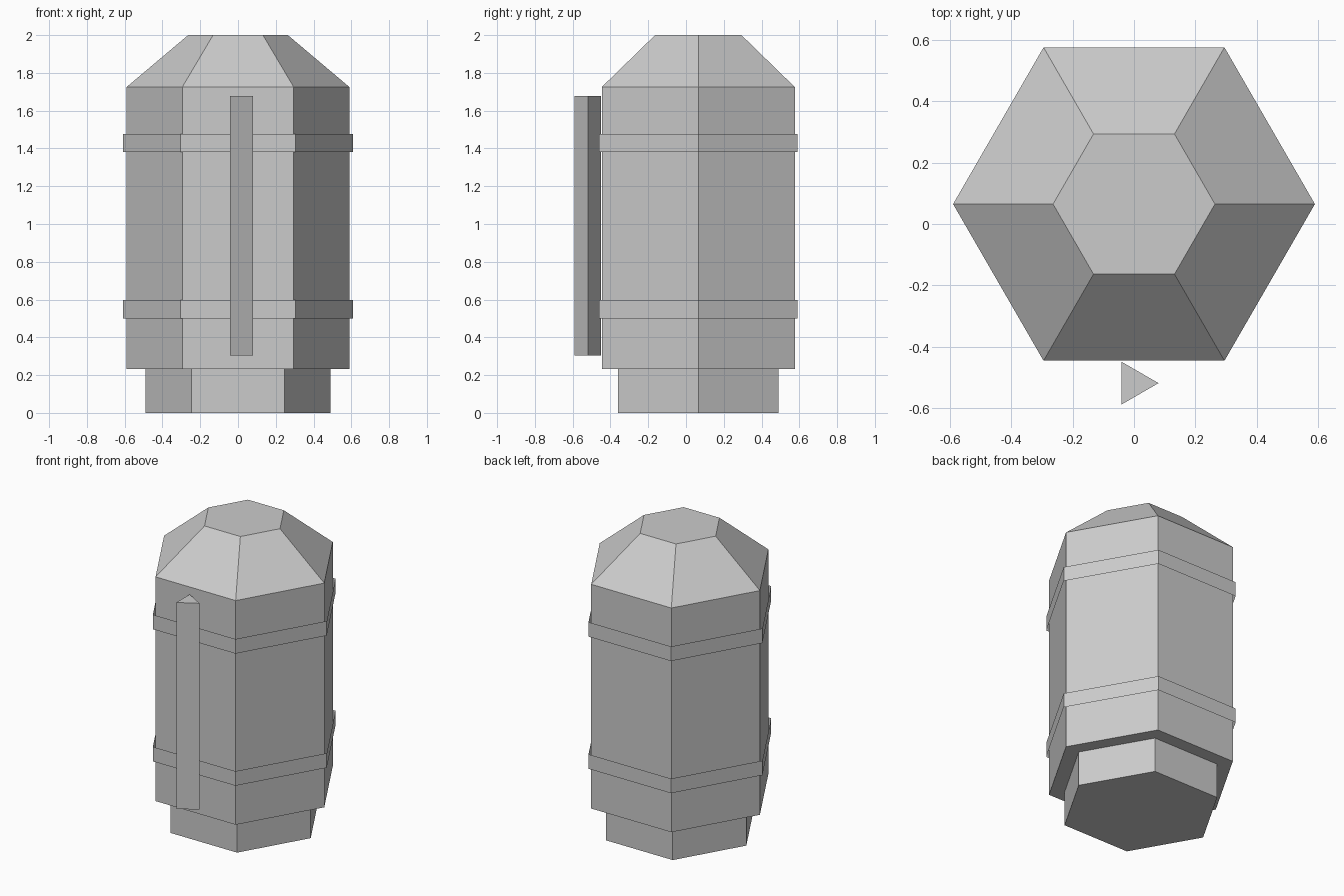
import bpy
from math import radians

cube = bpy.data.objects.get("Cube")
if cube:
    bpy.data.objects.remove(cube, do_unlink=True)

# One flat grey for the whole model
GREY = (0.6, 0.6, 0.6, 1.0)
grey = bpy.data.materials.new("grey metal")
grey.use_nodes = True
grey.diffuse_color = GREY
grey.node_tree.nodes["Principled BSDF"].inputs["Base Color"].default_value = GREY

CENTER_Y = 0.065


def prism(name, sides, r_low, r_high, z_low, z_high, x=0.0, y=CENTER_Y, turn=30, fill='NGON'):
    """Flat-sided prism or frustum standing between two heights."""
    bpy.ops.mesh.primitive_cone_add(
        vertices=sides, radius1=r_low, radius2=r_high, depth=z_high - z_low,
        end_fill_type=fill, location=(x, y, (z_low + z_high) / 2),
        rotation=(0, 0, radians(turn)))
    part = bpy.context.object
    part.name = name
    part.data.materials.append(grey)
    return part


# Hexagonal canister
prism("base", 6, 0.49, 0.49, 0.0, 0.232)
prism("body", 6, 0.59, 0.59, 0.232, 1.725, fill='NGON')
prism("sloped_cap", 6, 0.59, 0.264, 1.725, 2.0)

# Open bands around the body
for name, z in (("lower_band", 0.5), ("upper_band", 1.38)):
    prism(name, 6, 0.608, 0.608, z, z + 0.097, fill='NOTHING')

# Three-sided rod on the front
prism("front_rod", 3, 0.081, 0.081, 0.303, 1.677, x=-0.001, y=-0.519, turn=-90)
